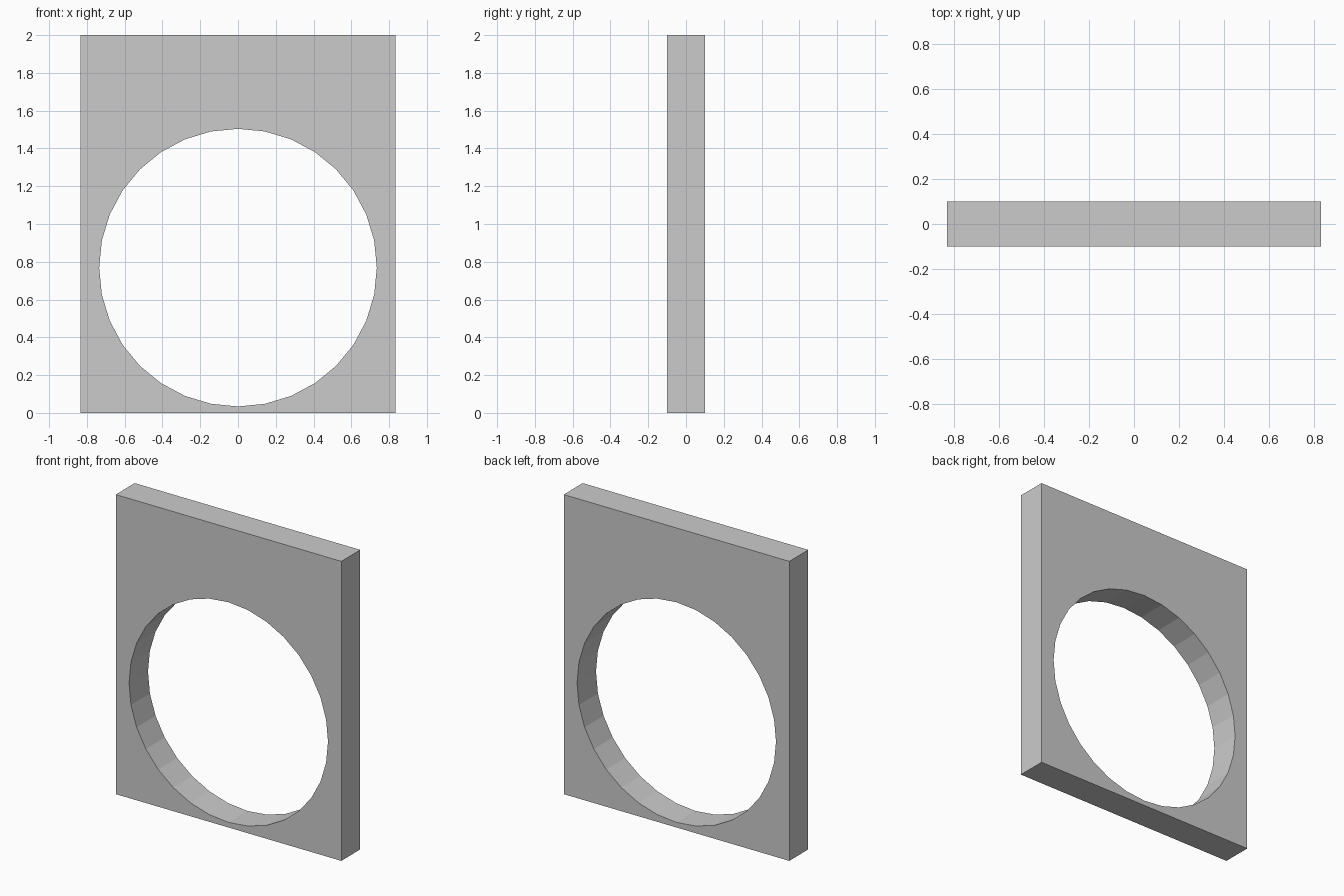
import bpy
import math

if "Cube" in bpy.data.objects:
    bpy.data.objects.remove(bpy.data.objects["Cube"])

WIDTH, DEPTH, HEIGHT = 1.666, 0.2, 2.0
HOLE_RADIUS, HOLE_Z, HOLE_SIDES = 0.735, 0.769, 32

# Rectangular plate standing on the ground
bpy.ops.mesh.primitive_cube_add(size=1, location=(0, 0, HEIGHT / 2))
plate = bpy.context.object
plate.name = "plate"
plate.scale = (WIDTH, DEPTH, HEIGHT)
bpy.ops.object.transform_apply(location=True, rotation=True, scale=True)

# Cutter for the round opening, running front to back
bpy.ops.mesh.primitive_cylinder_add(
    vertices=HOLE_SIDES, radius=HOLE_RADIUS, depth=DEPTH * 3,
    location=(0, 0, HOLE_Z), rotation=(math.pi / 2, 0, 0))
cutter = bpy.context.object
cutter.name = "hole_cutter"
cutter.hide_render = True

# Cut the opening, then drop the cutter
cut = plate.modifiers.new("round_opening", 'BOOLEAN')
cut.operation = 'DIFFERENCE'
cut.solver = 'EXACT'
cut.object = cutter
bpy.ops.object.select_all(action='DESELECT')
plate.select_set(True)
bpy.context.view_layer.objects.active = plate
bpy.ops.object.modifier_apply(modifier=cut.name)
bpy.data.objects.remove(cutter, do_unlink=True)
